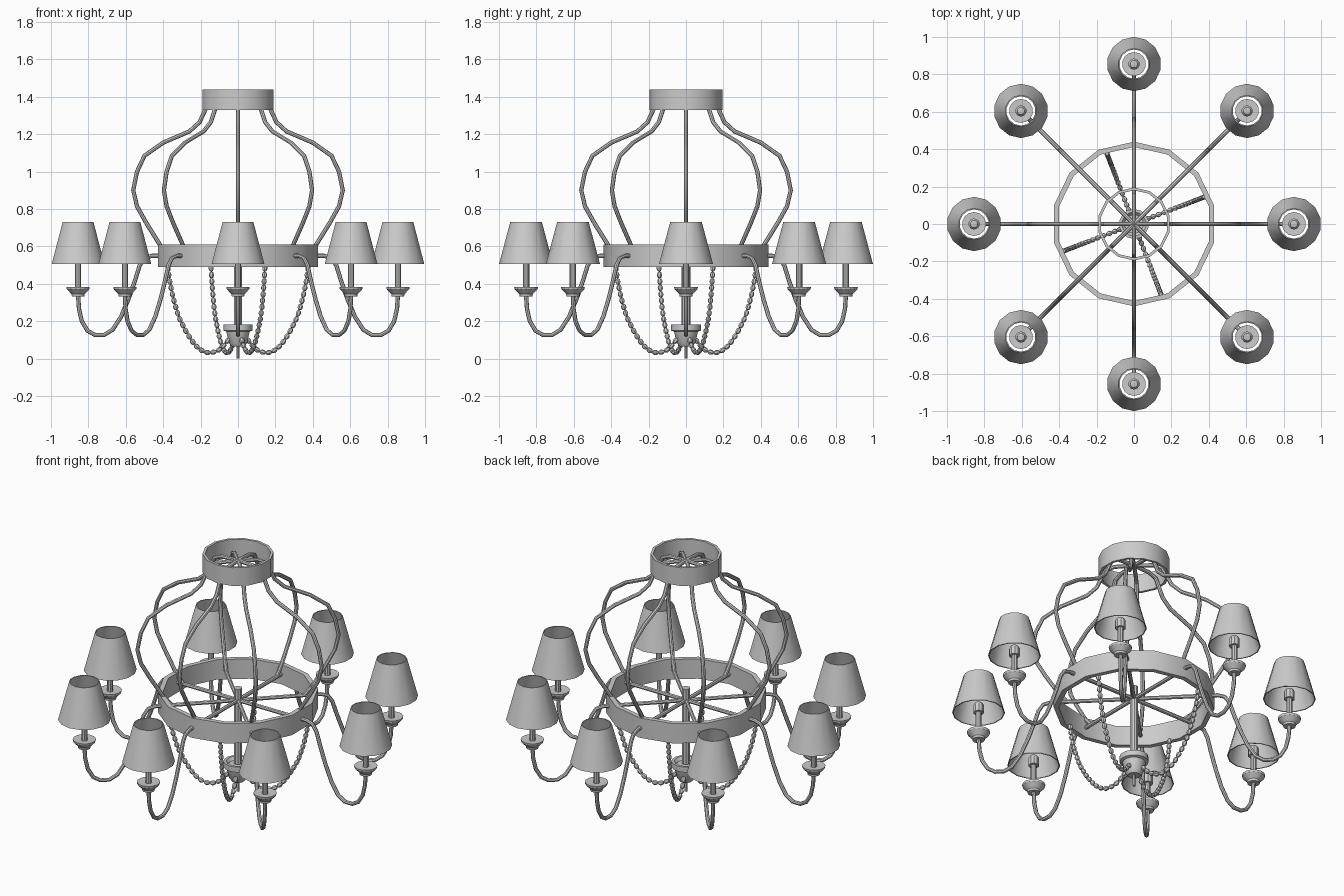
import bpy, bmesh, math
from mathutils import Vector

if "Cube" in bpy.data.objects:
    bpy.data.objects.remove(bpy.data.objects["Cube"])

SIDES = 14
ARMS = 8
REACH = 0.855


def finish(name, bm):
    bmesh.ops.recalc_face_normals(bm, faces=bm.faces[:])
    me = bpy.data.meshes.new(name)
    bm.to_mesh(me)
    bm.free()
    ob = bpy.data.objects.new(name, me)
    bpy.context.collection.objects.link(ob)
    return ob


def smooth(ob):
    bpy.ops.object.select_all(action='DESELECT')
    ob.select_set(True)
    bpy.context.view_layer.objects.active = ob
    bpy.ops.object.shade_smooth_by_angle(angle=math.radians(30))


def lathe(name, profile, sides=SIDES, closed=False):
    """Turn an (r, z) profile around z, with a corner on +y."""
    bm = bmesh.new()
    rings = []
    for r, z in profile:
        if r == 0:
            rings.append([bm.verts.new((0, 0, z))] * sides)
        else:
            rings.append([bm.verts.new((-r * math.sin(math.tau * i / sides),
                                        r * math.cos(math.tau * i / sides), z))
                          for i in range(sides)])
    pairs = list(zip(rings, rings[1:]))
    if closed:
        pairs.append((rings[-1], rings[0]))
    for a, b in pairs:
        for i in range(sides):
            j = (i + 1) % sides
            corners = list(dict.fromkeys((a[i], a[j], b[j], b[i])))
            bm.faces.new(corners)
    ob = finish(name, bm)
    smooth(ob)
    return ob


def tube(name, points, radius, sides=8):
    """Sweep a round section along (r, z) points in the xz plane."""
    pts = [Vector((r, 0, z)) for r, z in points]
    bm = bmesh.new()
    rings = []
    for k, p in enumerate(pts):
        d = (pts[min(k + 1, len(pts) - 1)] - pts[max(k - 1, 0)]).normalized()
        n = Vector((-d.z, 0, d.x))
        rings.append([bm.verts.new(p + radius * (math.cos(t) * n + math.sin(t) * Vector((0, 1, 0))))
                      for t in (math.tau * i / sides for i in range(sides))])
    for a, b in zip(rings, rings[1:]):
        for i in range(sides):
            j = (i + 1) % sides
            bm.faces.new((a[i], a[j], b[j], b[i]))
    bm.faces.new(rings[0])
    bm.faces.new(rings[-1])
    ob = finish(name, bm)
    smooth(ob)
    return ob


def spin(ob, count, start=0.0):
    """Repeat a part around the z axis."""
    ob.rotation_euler.z = start
    for i in range(1, count):
        c = ob.copy()
        bpy.context.collection.objects.link(c)
        c.rotation_euler.z = start + math.tau * i / count


def spread(ob):
    """Repeat a part at the end of every arm."""
    for i in range(ARMS):
        c = ob if i == 0 else ob.copy()
        if i:
            bpy.context.collection.objects.link(c)
        a = math.tau * i / ARMS
        c.location = (REACH * math.cos(a), REACH * math.sin(a), 0)


# Ceiling ring and main ring
lathe("ceiling_ring", [(0.195, 1.33), (0.195, 1.44), (0.18, 1.44), (0.18, 1.33)], closed=True)
lathe("main_ring", [(0.44, 0.49), (0.44, 0.61), (0.412, 0.61), (0.412, 0.49)], closed=True)

# Curved cage rods, from the ceiling hub down to the main ring
spin(tube("cage_rod", [(0, 1.395), (0.11, 1.39), (0.155, 1.37), (0.18, 1.32), (0.205, 1.265),
                       (0.26, 1.215), (0.40, 1.155), (0.50, 1.085), (0.54, 1.00), (0.56, 0.90),
                       (0.54, 0.815), (0.49, 0.725), (0.415, 0.605), (0.37, 0.553)], 0.0115), ARMS)

# Lamp arms, running from the centre through the ring
spin(tube("lamp_arm", [(0, 0.55), (0.46, 0.55), (0.50, 0.538), (0.525, 0.50), (0.55, 0.42),
                       (0.585, 0.32), (0.625, 0.225), (0.67, 0.155), (0.715, 0.127), (0.765, 0.127),
                       (0.805, 0.15), (0.835, 0.20), (0.85, 0.265), (0.855, 0.34)], 0.0115), ARMS)

# Lamp fittings: drip cup, candle with socket, shade
spread(lathe("drip_cup", [(0, 0.332), (0.034, 0.332), (0.036, 0.345), (0.062, 0.372),
                          (0.064, 0.384), (0.05, 0.384), (0, 0.376)]))
spread(lathe("candle", [(0, 0.37), (0.017, 0.37), (0.017, 0.505), (0.03, 0.505), (0.03, 0.55),
                        (0.02, 0.565), (0, 0.57)], 10))
spread(lathe("shade", [(0.145, 0.505), (0.084, 0.732), (0.078, 0.732), (0.139, 0.505)], closed=True))

# Central column, bottom cup and finial
lathe("column", [(0, 0.17), (0.023, 0.17), (0.023, 0.625), (0, 0.625)], 10)
lathe("bottom_cup", [(0, 0.065), (0.035, 0.065), (0.05, 0.085), (0.064, 0.145), (0.08, 0.15),
                     (0.08, 0.182), (0.065, 0.182), (0.05, 0.165), (0, 0.165)])
lathe("finial", [(0, 0), (0.009, 0), (0.009, 0.08), (0, 0.08)], 8)

# Bead strands swagged from the ring to the bottom cup
path = [Vector((r, 0, z)) for r, z in
        [(0.402, 0.50), (0.392, 0.42), (0.37, 0.32), (0.34, 0.225), (0.295, 0.14), (0.245, 0.07),
         (0.20, 0.036), (0.155, 0.03), (0.11, 0.042), (0.08, 0.07), (0.05, 0.11)]]
lengths = [(b - a).length for a, b in zip(path, path[1:])]
total = sum(lengths)


def along(s):
    for a, b, d in zip(path, path[1:], lengths):
        if s <= d:
            return a.lerp(b, s / d)
        s -= d
    return path[-1]


COUNT = 20
bm = bmesh.new()
for i in range(COUNT):
    p, q = along(total * i / COUNT), along(total * (i + 1) / COUNT)
    d = q - p
    m = d.to_track_quat('Z', 'Y').to_matrix().to_4x4()
    m.translation = (p + q) / 2
    new = bmesh.ops.create_uvsphere(bm, u_segments=7, v_segments=5, radius=1)["verts"]
    for v in new:
        v.co = m @ Vector((v.co.x * 0.0145, v.co.y * 0.0145, v.co.z * d.length * 0.52))
strand = finish("bead_strand", bm)
smooth(strand)
spin(strand, 4, math.radians(21))
